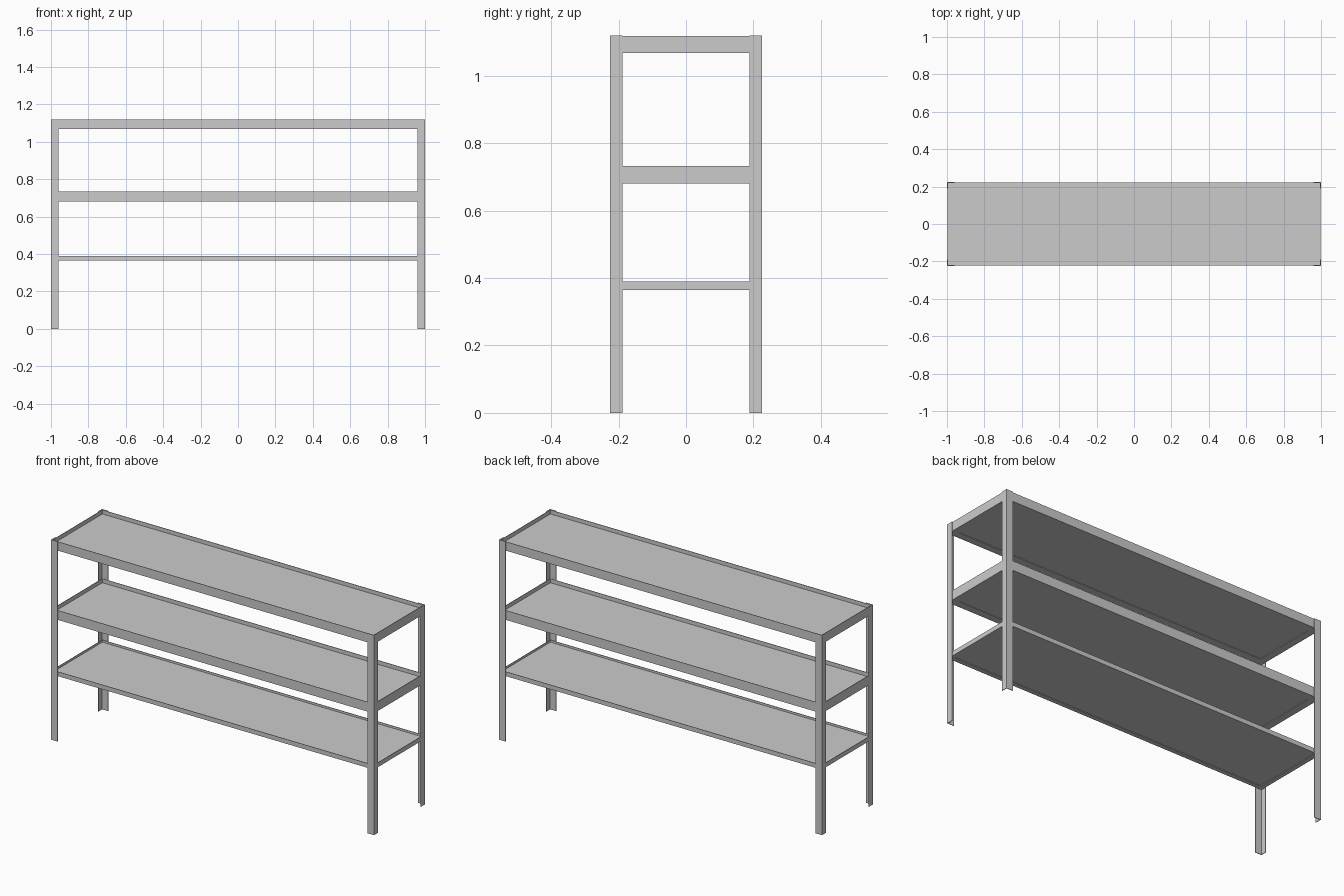
import bpy, bmesh
from mathutils import Matrix, Vector

if "Cube" in bpy.data.objects:
    bpy.data.objects.remove(bpy.data.objects["Cube"])

HX, HY, H = 1.0, 0.225, 1.12   # half length, half depth, height
T = 0.003                      # sheet metal thickness


def angle_bar(name, a, b, length, origin, u, v, w):
    """L-section with legs a (along u) and b (along v), extruded along w."""
    u, v, w, o = Vector(u), Vector(v), Vector(w), Vector(origin)
    profile = [(0, 0), (a, 0), (a, T), (T, T), (T, b), (0, b)]
    bm = bmesh.new()
    face = bm.faces.new([bm.verts.new(o + u * p + v * q) for p, q in profile])
    ext = bmesh.ops.extrude_face_region(bm, geom=[face])["geom"]
    bmesh.ops.translate(bm, vec=w * length,
                        verts=[e for e in ext if isinstance(e, bmesh.types.BMVert)])
    bmesh.ops.recalc_face_normals(bm, faces=bm.faces)
    return finish(name, bm)


def box(name, x, y, z0, z1):
    bm = bmesh.new()
    bmesh.ops.create_cube(bm, size=1, matrix=Matrix.Translation((0, 0, (z0 + z1) / 2))
                          @ Matrix.Diagonal((2 * x, 2 * y, z1 - z0, 1)))
    return finish(name, bm)


def finish(name, bm):
    mesh = bpy.data.meshes.new(name)
    bm.to_mesh(mesh)
    bm.free()
    ob = bpy.data.objects.new(name, mesh)
    bpy.context.collection.objects.link(ob)
    return ob


# Corner posts, open side facing inwards
for sx, side in ((-1, "left"), (1, "right")):
    for sy, end in ((-1, "front"), (1, "back")):
        angle_bar(f"{end}_{side}_post", 0.04, 0.036, H, (sx * HX, sy * HY, 0),
                  (-sx, 0, 0), (0, -sy, 0), (0, 0, 1))

# Shelves: name, rail bottom, rail top, board top, flange width
shelves = [("lower", 0.365, 0.39, 0.378, 0.025),
           ("middle", 0.68, 0.733, 0.711, 0.04),
           ("upper", 1.068, 1.118, 1.096, 0.04)]
ix, iy = HX - T, HY - T        # rails sit just inside the posts
for name, z0, z1, top, flange in shelves:
    for s, side in ((-1, "front"), (1, "back")):
        angle_bar(f"{name}_{side}_rail", flange, z1 - z0, 2 * ix, (-ix, s * iy, z0),
                  (0, -s, 0), (0, 0, 1), (1, 0, 0))
    for s, side in ((-1, "left"), (1, "right")):
        angle_bar(f"{name}_{side}_rail", flange, z1 - z0, 2 * (iy - T),
                  (s * ix, -iy + T, z0), (-s, 0, 0), (0, 0, 1), (0, 1, 0))
    # Board resting on the rail flanges
    box(f"{name}_shelf_board", ix - T, iy - T, z0 + T, top)
